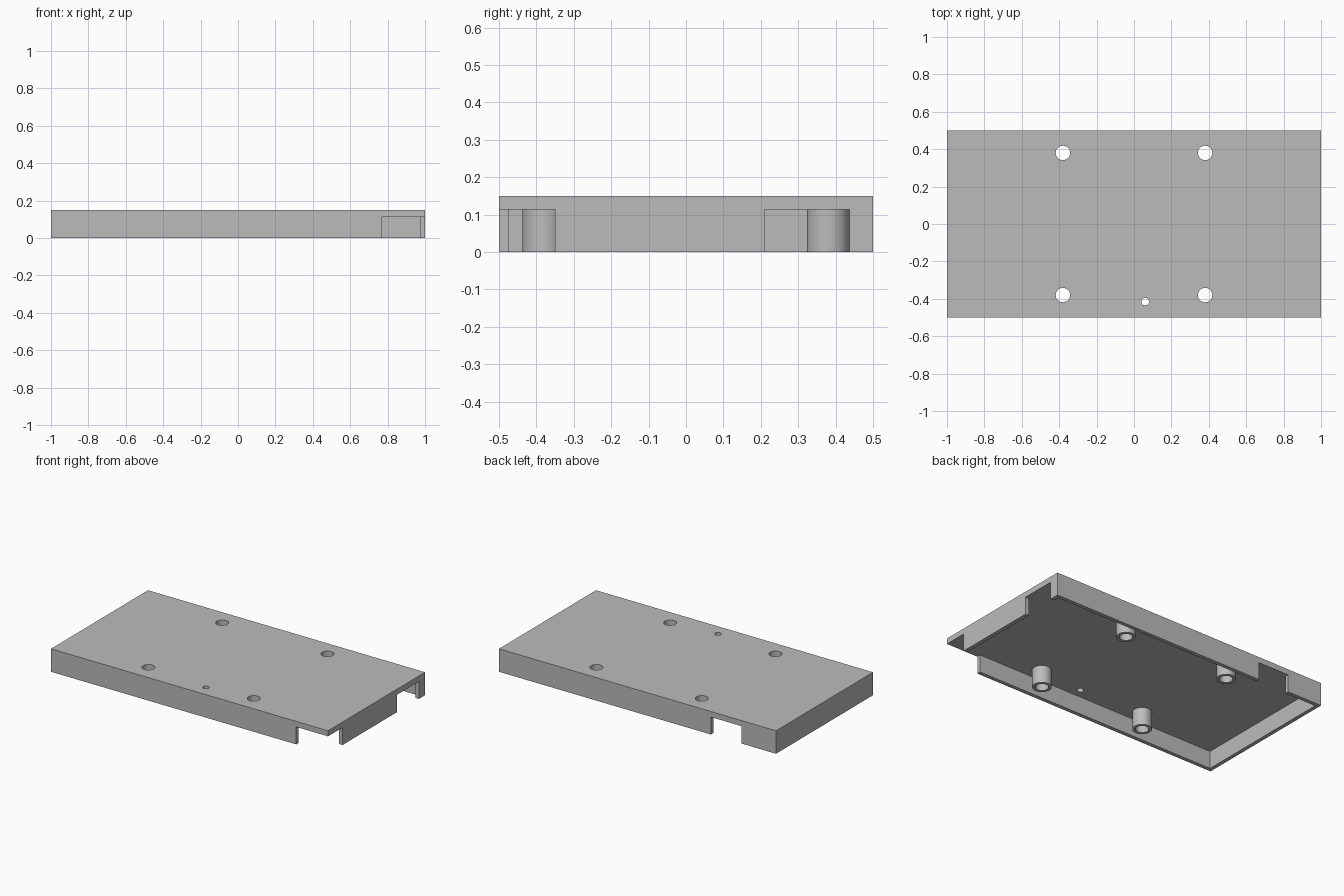
import bpy
import math

if "Cube" in bpy.data.objects:
    bpy.data.objects.remove(bpy.data.objects["Cube"], do_unlink=True)

HEIGHT, WALL, CEILING = 0.15, 0.025, 0.1135
BOSS = 0.38  # boss offset from centre on both axes

grey = bpy.data.materials.new("plain grey")
grey.use_nodes = True
grey.diffuse_color = (0.5, 0.5, 0.5, 1)
bsdf = next(n for n in grey.node_tree.nodes if n.type == 'BSDF_PRINCIPLED')
bsdf.inputs["Base Color"].default_value = (0.5, 0.5, 0.5, 1)


def box(name, x0, x1, y0, y1, z0, z1):
    bpy.ops.mesh.primitive_cube_add(
        size=1, location=((x0 + x1) / 2, (y0 + y1) / 2, (z0 + z1) / 2))
    ob = bpy.context.object
    ob.name = name
    ob.scale = (x1 - x0, y1 - y0, z1 - z0)
    bpy.ops.object.transform_apply(location=True, rotation=True, scale=True)
    ob.data.materials.append(grey)
    return ob


def rod(name, x, y, radius, z0, z1, sides=48):
    bpy.ops.mesh.primitive_cylinder_add(
        vertices=sides, radius=radius, depth=z1 - z0, location=(x, y, (z0 + z1) / 2))
    ob = bpy.context.object
    ob.name = name
    bpy.ops.object.transform_apply(location=True, rotation=True, scale=True)
    ob.data.materials.append(grey)
    return ob


def combine(target, tool, operation):
    mod = target.modifiers.new(operation.lower(), 'BOOLEAN')
    mod.operation, mod.solver, mod.object = operation, 'EXACT', tool
    bpy.ops.object.select_all(action='DESELECT')
    bpy.context.view_layer.objects.active = target
    target.select_set(True)
    bpy.ops.object.modifier_apply(modifier=mod.name)
    bpy.data.objects.remove(tool, do_unlink=True)


# Hollow lid, open underneath
lid = box("enclosure_lid", -1, 1, -0.5, 0.5, 0, HEIGHT)
combine(lid, box("cavity", WALL - 1, 1 - WALL, WALL - 0.5, 0.5 - WALL, -0.1, CEILING),
        'DIFFERENCE')

# Notches in the walls: front corner, left side and back
notches = [
    (0.77, 1.1, -0.6, -0.35),
    (0.94, 1.1, 0.21, 0.437),
    (-0.75, -0.53, 0.44, 0.6),
]
for x0, x1, y0, y1 in notches:
    combine(lid, box("notch", x0, x1, y0, y1, -0.1, CEILING), 'DIFFERENCE')

# Screw bosses with holes through the top
for x in (-BOSS, BOSS):
    for y in (-BOSS, BOSS):
        combine(lid, rod("boss", x, y, 0.057, 0, CEILING + 0.015), 'UNION')
        combine(lid, rod("screw_hole", x, y, 0.0385, -0.1, HEIGHT + 0.1), 'DIFFERENCE')

# Small indicator hole near the front
combine(lid, rod("indicator_hole", 0.06, -0.415, 0.02, -0.1, HEIGHT + 0.1, 32), 'DIFFERENCE')

bpy.ops.object.select_all(action='DESELECT')
bpy.context.view_layer.objects.active = lid
lid.select_set(True)
bpy.ops.object.shade_smooth_by_angle(angle=math.radians(30))
